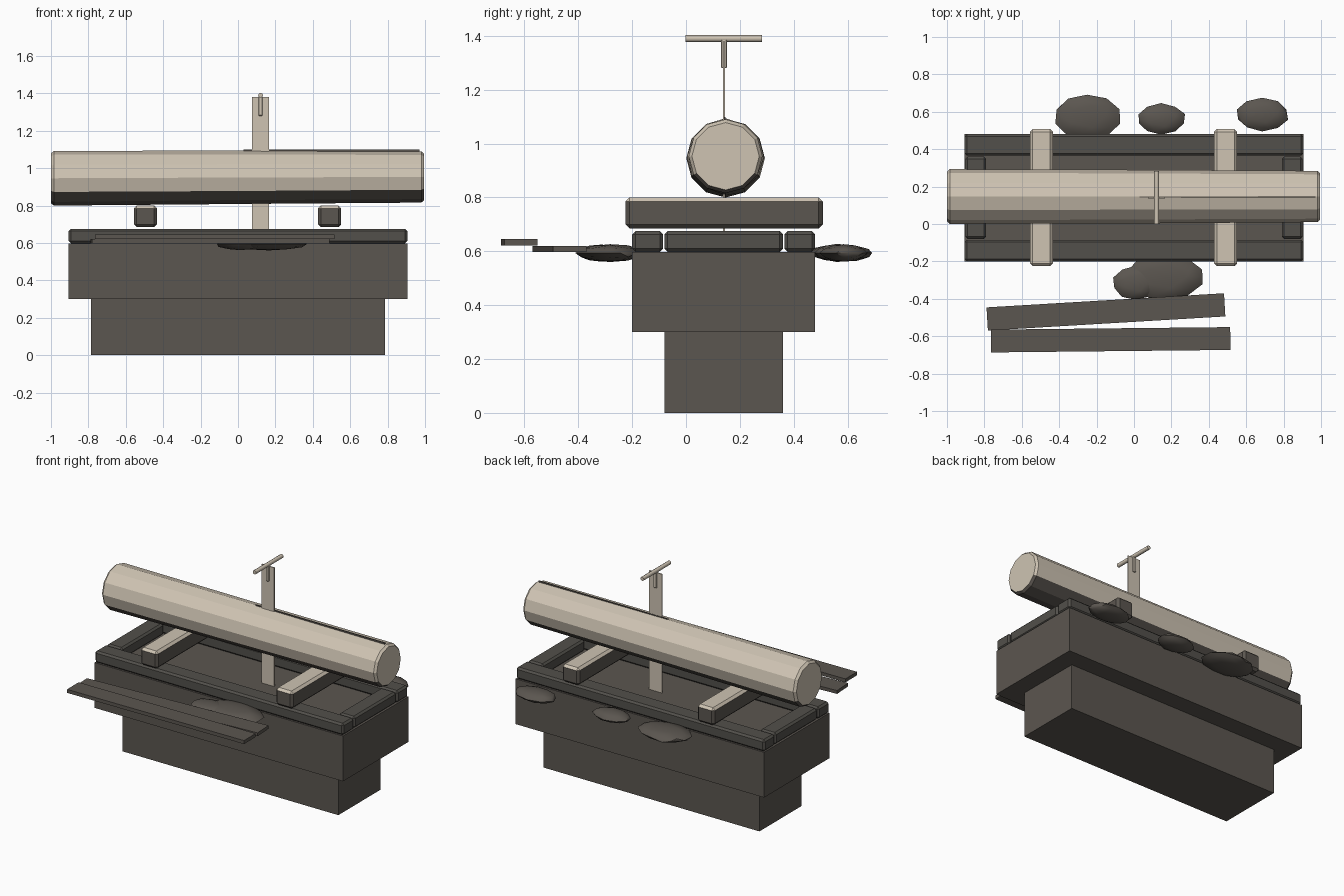
import bpy, bmesh, math, random
from mathutils import Matrix, Vector

if "Cube" in bpy.data.objects:
    bpy.data.objects.remove(bpy.data.objects["Cube"])

random.seed(4)


def material(name, rgb):
    m = bpy.data.materials.new(name)
    m.diffuse_color = (*rgb, 1)
    m.use_nodes = True
    m.node_tree.nodes["Principled BSDF"].inputs["Base Color"].default_value = m.diffuse_color
    return m


PALE = material("pale wood", (0.62, 0.55, 0.45))
DARK = material("dark earth", (0.105, 0.093, 0.08))
TIMBER = material("dark timber", (0.085, 0.08, 0.07))


def finish(name, bm, mats, smooth=None):
    bmesh.ops.recalc_face_normals(bm, faces=bm.faces)
    mesh = bpy.data.meshes.new(name)
    bm.to_mesh(mesh)
    bm.free()
    ob = bpy.data.objects.new(name, mesh)
    bpy.context.collection.objects.link(ob)
    for m in mats:
        mesh.materials.append(m)
    if smooth:
        bpy.context.view_layer.objects.active = ob
        ob.select_set(True)
        bpy.ops.object.shade_smooth_by_angle(angle=math.radians(smooth))
        ob.select_set(False)
    return ob


def box(name, x, y, z, mats, bevel=0, turn=0, pale_top=False):
    """Box from (min, max) ranges, turned about its own vertical axis."""
    bm = bmesh.new()
    size = [b - a for a, b in (x, y, z)]
    mid = Vector([(a + b) / 2 for a, b in (x, y, z)])
    bmesh.ops.create_cube(bm, size=1)
    bmesh.ops.scale(bm, vec=size, verts=bm.verts)
    if bevel:
        bmesh.ops.bevel(bm, geom=bm.edges[:], offset=bevel, segments=1, affect='EDGES')
    bmesh.ops.transform(bm, verts=bm.verts,
                        matrix=Matrix.Translation(mid) @ Matrix.Rotation(math.radians(turn), 4, 'Z'))
    bm.normal_update()
    if pale_top:
        for f in bm.faces:
            f.material_index = 1 if f.normal.z > 0.5 else 0
    return finish(name, bm, mats)


# Pit: lower shaft and wider upper block
box("pit_shaft", (-0.787, 0.787), (-0.08, 0.36), (0, 0.3), [DARK])
box("pit_block", (-0.905, 0.905), (-0.2, 0.48), (0.3, 0.598), [DARK])

# Timber frame around the pit edge
for side, y in (("front", (-0.2, -0.085)), ("back", (0.365, 0.48))):
    box(side + "_frame_beam", (-0.905, 0.905), y, (0.598, 0.675), [TIMBER], 0.012)
for side, x in (("left", (-0.902, -0.79)), ("right", (0.79, 0.902))):
    box(side + "_frame_beam", x, (-0.08, 0.36), (0.598, 0.675), [TIMBER], 0.012)

# Cross bearers with pale tops
for side, x in (("left", -0.495), ("right", 0.49)):
    box(side + "_bearer", (x - 0.062, x + 0.062), (-0.225, 0.508), (0.685, 0.8),
        [DARK, PALE], 0.015, pale_top=True)

# Twelve-sided log, slightly tapered and uneven, with chamfered ends
SIDES = 12
bm = bmesh.new()
rings = []
for x, r, cz, wobble in ((-1, 0.133, 0.946, 0), (-0.985, 0.146, 0.946, 0),
                         (-0.03, 0.142, 0.95, 0.003), (0.98, 0.137, 0.953, 0), (0.995, 0.125, 0.953, 0)):
    ring = []
    for i in range(SIDES):
        a = 2 * math.pi * i / SIDES
        rr = r + random.uniform(-wobble, wobble)
        ring.append(bm.verts.new((x, 0.147 + rr * math.sin(a), cz + rr * math.cos(a))))
    rings.append(ring)
for a, b in zip(rings, rings[1:]):
    for i in range(SIDES):
        j = (i + 1) % SIDES
        bm.faces.new((a[i], a[j], b[j], b[i]))
bm.faces.new(rings[0])
bm.faces.new(rings[-1])
bmesh.ops.recalc_face_normals(bm, faces=bm.faces)
for f in bm.faces:
    f.material_index = 1 if f.normal.z < -0.4 else 0
finish("log", bm, [PALE, DARK])

# Saw cut along the log top
box("saw_cut", (0.03, 0.97), (0.141, 0.147), (1.06, 1.099), [DARK])

# Upright saw: blade, stem and cross handle
box("saw_blade", (0.075, 0.167), (0.137, 0.144), (0.55, 1.38), [PALE])
box("saw_stem", (0.11, 0.132), (0.13, 0.152), (1.28, 1.39), [PALE], 0.003)
bm = bmesh.new()
bmesh.ops.create_cone(bm, cap_ends=True, segments=8, radius1=0.013, radius2=0.013, depth=0.284,
                      matrix=Matrix.Translation((0.121, 0.141, 1.39)) @ Matrix.Rotation(math.pi / 2, 4, 'X'))
finish("saw_handle", bm, [PALE], 50)

# Loose planks lying in front
box("lower_plank", (-0.786, 0.486), (-0.532, -0.408), (0.598, 0.62), [DARK], turn=3.4)
box("upper_plank", (-0.765, 0.515), (-0.68, -0.558), (0.622, 0.645), [DARK], turn=0.6)

# Flattened spoil heaps beside the pit
heaps = ((-0.25, 0.575, 0.18, 0.122), (0.145, 0.562, 0.132, 0.083), (0.685, 0.585, 0.143, 0.088),
         (0.165, -0.282, 0.215, 0.128), (0.01, -0.315, 0.125, 0.09))
for n, (x, y, rx, ry) in enumerate(heaps, 1):
    bm = bmesh.new()
    bmesh.ops.create_icosphere(bm, subdivisions=2, radius=1)
    for v in bm.verts:
        v.co *= random.uniform(0.94, 1.03)
        v.co = Vector((x + v.co.x * rx, y + v.co.y * ry, 0.594 + v.co.z * 0.033))
    finish(f"spoil_heap_{n}", bm, [DARK], 40)
